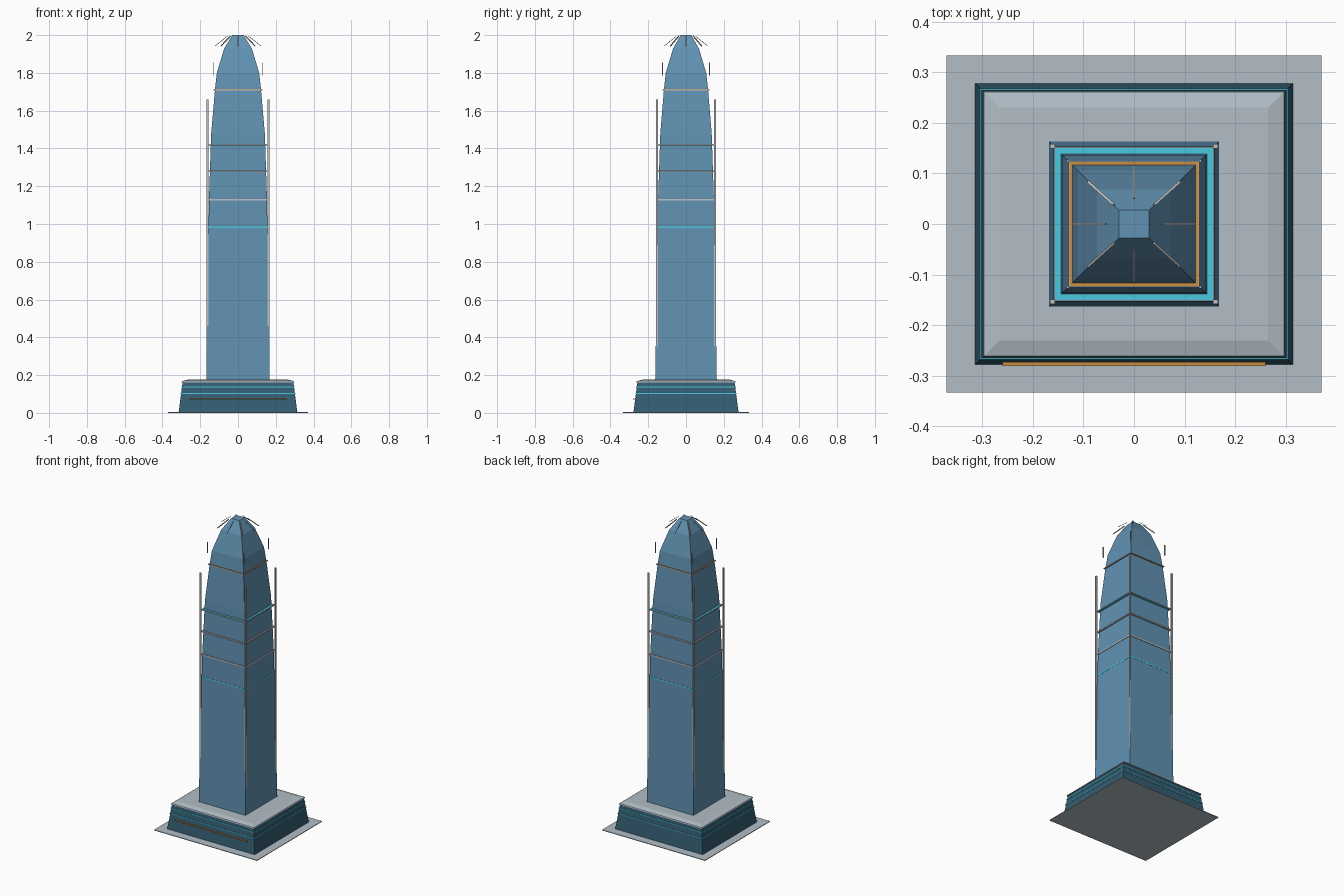
import bpy, bmesh
from mathutils import Vector

cube = bpy.data.objects.get("Cube")
if cube:
    bpy.data.objects.remove(cube, do_unlink=True)


def material(name, r, g, b):
    m = bpy.data.materials.new(name)
    m.use_nodes = True
    m.diffuse_color = (r, g, b, 1)
    bsdf = next(n for n in m.node_tree.nodes if n.type == 'BSDF_PRINCIPLED')
    bsdf.inputs["Base Color"].default_value = (r, g, b, 1)
    return m


GLASS = material("blue glass", 0.12, 0.29, 0.45)
DARK = material("dark glass", 0.035, 0.11, 0.17)
STONE = material("pale stone", 0.44, 0.51, 0.56)
SILVER = material("silver trim", 0.52, 0.54, 0.56)
CYAN = material("cyan light", 0.07, 0.58, 0.75)
AMBER = material("amber light", 0.60, 0.27, 0.05)


def finish(name, bm, mat):
    bmesh.ops.recalc_face_normals(bm, faces=bm.faces)
    mesh = bpy.data.meshes.new(name)
    bm.to_mesh(mesh)
    bm.free()
    mesh.materials.append(mat)
    ob = bpy.data.objects.new(name, mesh)
    bpy.context.collection.objects.link(ob)
    return ob


def loft(name, sections, mat):
    """Stack of rectangles, each given as (z, half width, half depth)."""
    bm = bmesh.new()
    rings = [[bm.verts.new((sx * hx, sy * hy, z))
              for sx, sy in ((-1, -1), (1, -1), (1, 1), (-1, 1))]
             for z, hx, hy in sections]
    for a, b in zip(rings, rings[1:]):
        for i in range(4):
            j = (i + 1) % 4
            bm.faces.new((a[i], a[j], b[j], b[i]))
    bm.faces.new(rings[0])
    bm.faces.new(rings[-1])
    return finish(name, bm, mat)


def bar(name, start, end, width, mat):
    """Square bar between two points."""
    a, b = Vector(start), Vector(end)
    bm = bmesh.new()
    bmesh.ops.create_cube(bm, size=1)
    bmesh.ops.scale(bm, vec=(width, width, (b - a).length), verts=bm.verts)
    ob = finish(name, bm, mat)
    ob.location = (a + b) / 2
    if a.xy != b.xy:
        ob.rotation_euler = (b - a).to_track_quat('Z', 'Y').to_euler()
    return ob


def frame(name, z, hx, hy, width, height, mat):
    """Rectangular ring wrapped around the building."""
    bm = bmesh.new()
    loops = []
    for dz in (0, height):
        for inset in (0, width):
            loops.append([bm.verts.new((sx * (hx - inset), sy * (hy - inset), z + dz))
                          for sx, sy in ((-1, -1), (1, -1), (1, 1), (-1, 1))])
    for a, b in ((0, 1), (1, 3), (3, 2), (2, 0)):
        for i in range(4):
            j = (i + 1) % 4
            bm.faces.new((loops[a][i], loops[a][j], loops[b][j], loops[b][i]))
    return finish(name, bm, mat)


# Plaza and podium
loft("plaza", [(0, 0.37, 0.333), (0.004, 0.37, 0.333)], STONE)
loft("podium", [(0.004, 0.314, 0.278), (0.165, 0.293, 0.257)], DARK)
loft("podium_roof", [(0.162, 0.298, 0.263), (0.168, 0.296, 0.261),
                     (0.176, 0.265, 0.23)], STONE)
for z in (0.1, 0.135):
    edge = 0.314 - 0.13 * z + 0.003
    frame("podium_light_band", z, edge, edge - 0.036, 0.012, 0.005, CYAN)
loft("entrance_light", [(0.072, 0.26, 0.004), (0.077, 0.26, 0.004)],
     AMBER).location.y = -0.277

# Tapering tower shaft and crown
loft("tower", [(0.17, 0.168, 0.163), (0.75, 0.160, 0.154), (1.15, 0.153, 0.147),
               (1.48, 0.142, 0.136), (1.71, 0.122, 0.117), (1.8, 0.112, 0.107),
               (1.93, 0.073, 0.068), (2.0, 0.03, 0.028)], GLASS)

# Horizontal bands around the shaft
for z, mat in ((0.835, SILVER), (0.98, CYAN), (1.125, SILVER), (1.275, SILVER)):
    frame("shaft_band", z, 0.157, 0.151, 0.012, 0.008, mat)
frame("upper_light_band", 1.416, 0.156, 0.15, 0.015, 0.008, CYAN)
frame("upper_band_rim", 1.417, 0.158, 0.152, 0.002, 0.006, SILVER)
frame("crown_light_band", 1.707, 0.127, 0.122, 0.01, 0.007, AMBER)
frame("crown_band_rim", 1.708, 0.129, 0.124, 0.002, 0.005, SILVER)

# Corner fins and crown rods
for sx in (-1, 1):
    for sy in (-1, 1):
        bar("corner_fin", (sx * 0.161, sy * 0.154, 0.35),
            (sx * 0.161, sy * 0.154, 1.66), 0.009, SILVER)
        bar("crown_fin", (sx * 0.131, sy * 0.125, 1.785),
            (sx * 0.131, sy * 0.125, 1.855), 0.005, SILVER)
        bar("diagonal_rod", (sx * 0.04, sy * 0.038, 1.995),
            (sx * 0.09, sy * 0.083, 1.942), 0.005, SILVER)
for dx, dy in ((1, 0), (-1, 0), (0, 1), (0, -1)):
    bar("straight_rod", (dx * 0.055, dy * 0.05, 1.995),
        (dx * 0.122, dy * 0.115, 1.942), 0.003, SILVER)
